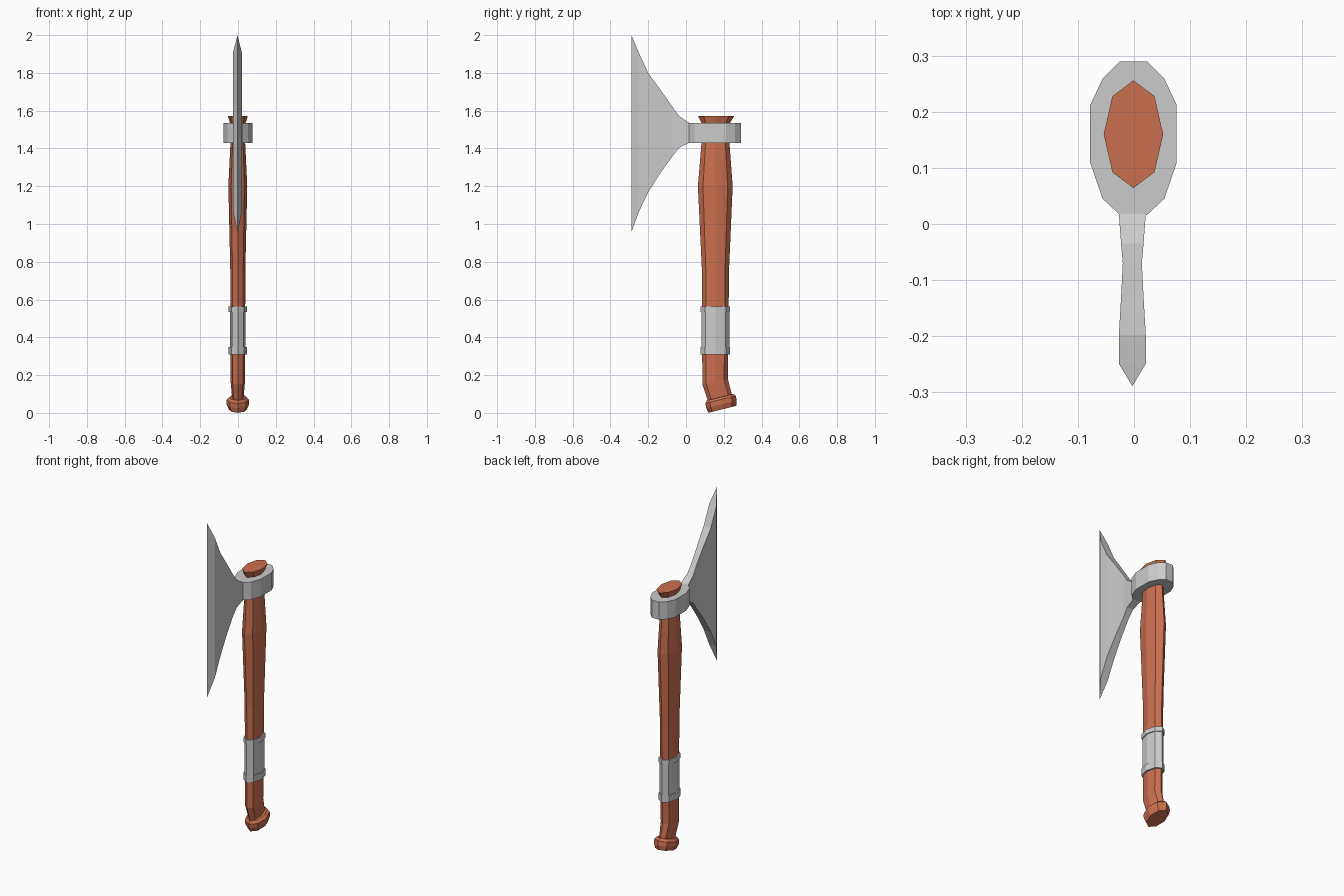
import bpy
import bmesh
from math import sin, cos, pi, radians

if "Cube" in bpy.data.objects:
    bpy.data.objects.remove(bpy.data.objects["Cube"])

wood = bpy.data.materials.new("wood")
wood.diffuse_color = (0.60, 0.16, 0.08, 1)
wood.use_nodes = True
wood.node_tree.nodes["Principled BSDF"].inputs["Base Color"].default_value = wood.diffuse_color


def loft(name, rings, mat=None):
    """Skin a list of equal-length point rings into a closed, flat-shaded solid."""
    bm = bmesh.new()
    loops = [[bm.verts.new(p) for p in ring] for ring in rings]
    n = len(loops[0])
    for a, b in zip(loops, loops[1:]):
        for i in range(n):
            j = (i + 1) % n
            bm.faces.new((a[i], a[j], b[j], b[i]))
    bm.faces.new(loops[0])
    bm.faces.new(loops[-1])
    bmesh.ops.remove_doubles(bm, verts=bm.verts, dist=1e-5)
    bmesh.ops.recalc_face_normals(bm, faces=bm.faces)
    me = bpy.data.meshes.new(name)
    bm.to_mesh(me)
    bm.free()
    if mat:
        me.materials.append(mat)
    ob = bpy.data.objects.new(name, me)
    bpy.context.collection.objects.link(ob)
    return ob


def oval(cy, z, ry, rx, tilt=0):
    """Eight-sided oval ring, tilted about x."""
    t = radians(tilt)
    ring = []
    for i in range(8):
        u = ry * cos(i * pi / 4)
        ring.append((rx * sin(i * pi / 4) - 0.001, cy + u * cos(t), z + u * sin(t)))
    return ring


# Wooden handle: flared top, swelling, straight grip, bent foot
loft("handle", [
    oval(0.160, 1.572, 0.096, 0.053),
    oval(0.157, 1.530, 0.072, 0.040),
    oval(0.156, 1.430, 0.074, 0.039),
    oval(0.155, 1.200, 0.092, 0.050),
    oval(0.156, 0.760, 0.072, 0.040),
    oval(0.154, 0.165, 0.069, 0.038, 12),
    oval(0.180, 0.078, 0.066, 0.030, 14),
], wood)

# Tilted pommel
loft("pommel", [
    oval(0.180, 0.083, 0.072, 0.045, 14),
    oval(0.183, 0.070, 0.083, 0.060, 14),
    oval(0.188, 0.045, 0.083, 0.060, 14),
    oval(0.192, 0.019, 0.076, 0.048, 14),
], wood)

# Metal grip sleeve with a raised band at each end
for name, z0, z1, ry, rx in (("grip_sleeve", 0.33, 0.55, 0.0735, 0.042),
                             ("lower_band", 0.31, 0.35, 0.078, 0.048),
                             ("upper_band", 0.535, 0.562, 0.078, 0.048)):
    loft(name, [oval(0.156, z0, ry, rx), oval(0.156, z1, ry, rx)])

# Twelve-sided head collar
half = [(0.024, 0.016), (0.055, 0.045), (0.077, 0.109),
        (0.077, 0.212), (0.055, 0.259), (0.024, 0.290)]
outline = [(x - 0.001, y) for x, y in half] + [(-x - 0.001, y) for x, y in reversed(half)]
loft("collar", [[(x, y, z) for x, y in outline] for z in (1.43, 1.535)])

# Flared blade: y, half thickness, bottom z, top z
sections = [(0.018, 0.024, 1.430, 1.535), (-0.035, 0.020, 1.405, 1.570),
            (-0.070, 0.017, 1.360, 1.618), (-0.130, 0.020, 1.278, 1.703),
            (-0.198, 0.024, 1.172, 1.796), (-0.249, 0.024, 1.066, 1.905),
            (-0.289, 0.000, 0.957, 2.000)]
rings = [[(s * w - 0.003, y, z) for s, z in ((-1, lo), (1, lo), (1, hi), (-1, hi))]
         for y, w, lo, hi in sections[:-1]]
y, _, lo, hi = sections[-1]
blade = bmesh.new()
loops = [[blade.verts.new(p) for p in r] for r in rings]
for a, b in zip(loops, loops[1:]):
    for i in range(4):
        j = (i + 1) % 4
        blade.faces.new((a[i], a[j], b[j], b[i]))
blade.faces.new(loops[0])
# Cutting edge: the last section closes onto a single sharp line
tip_lo, tip_hi = blade.verts.new((-0.003, y, lo)), blade.verts.new((-0.003, y, hi))
p, q, r, s = loops[-1]
for f in ((p, q, tip_lo), (q, r, tip_hi, tip_lo), (r, s, tip_hi), (s, p, tip_lo, tip_hi)):
    blade.faces.new(f)
bmesh.ops.recalc_face_normals(blade, faces=blade.faces)
mesh = bpy.data.meshes.new("blade")
blade.to_mesh(mesh)
blade.free()
bpy.context.collection.objects.link(bpy.data.objects.new("blade", mesh))
